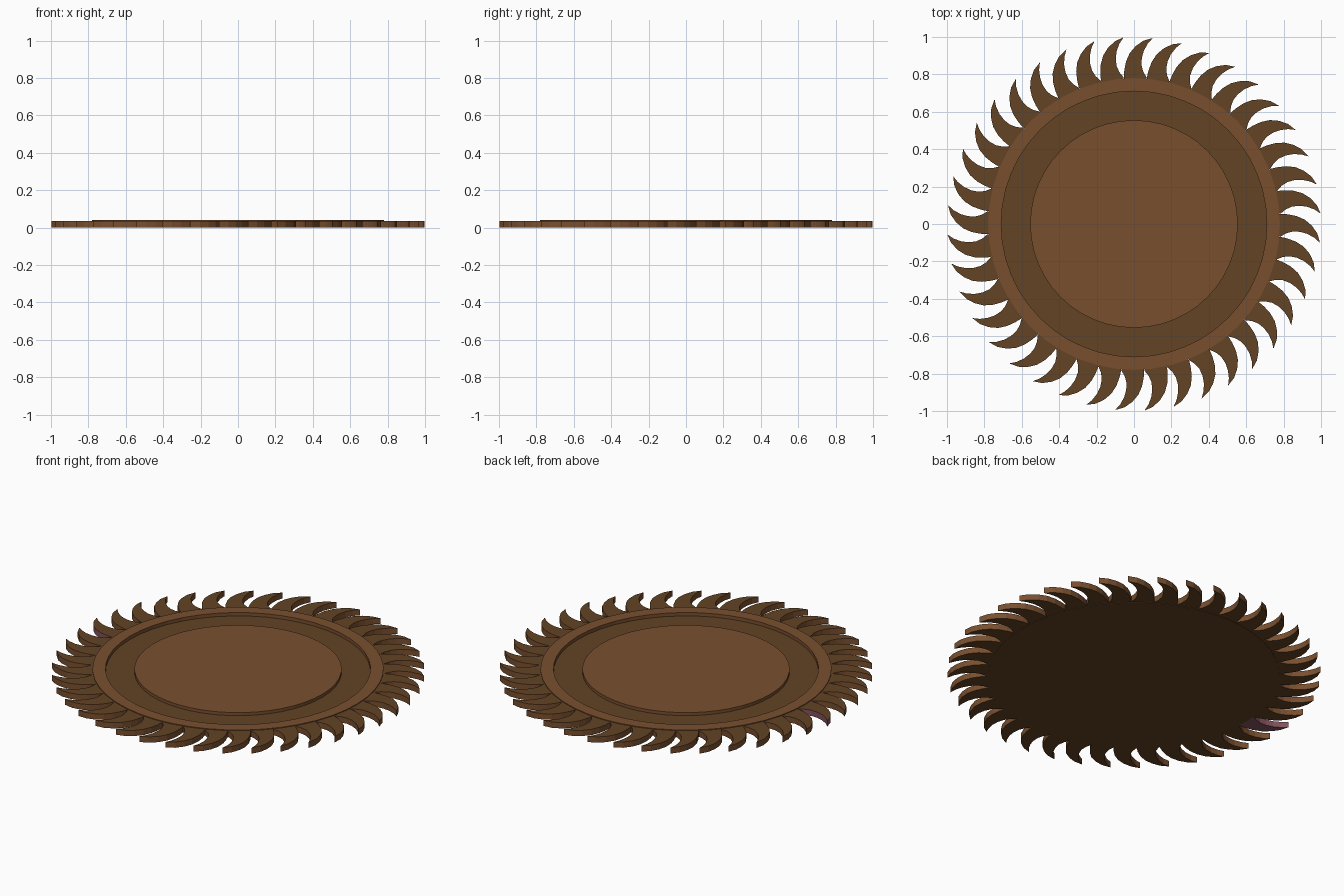
import bpy, bmesh
from math import radians, cos, sin, pi

if "Cube" in bpy.data.objects:
    bpy.data.objects.remove(bpy.data.objects["Cube"])

def material(name, rgb):
    m = bpy.data.materials.new(name)
    m.diffuse_color = (*rgb, 1)
    m.use_nodes = True
    m.node_tree.nodes["Principled BSDF"].inputs["Base Color"].default_value = m.diffuse_color
    return m

light = material("light_brown", (0.19, 0.078, 0.028))
dark = material("dark_brown", (0.122, 0.056, 0.018))
mauve = material("mauve", (0.22, 0.085, 0.11))

def finish(bm, name, mats):
    bmesh.ops.recalc_face_normals(bm, faces=bm.faces)
    me = bpy.data.meshes.new(name)
    bm.to_mesh(me)
    bm.free()
    for m in mats:
        me.materials.append(m)
    ob = bpy.data.objects.new(name, me)
    bpy.context.collection.objects.link(ob)
    return ob

# dish: stepped disc with a sunken ring and a raised centre
def dish(profile, n=48):
    bm = bmesh.new()
    rings = [[bm.verts.new((r * cos(2 * pi * i / n), r * sin(2 * pi * i / n), z))
              for i in range(n)] for r, z in profile]
    for k, (a, b) in enumerate(zip(rings, rings[1:])):
        for i in range(n):
            j = (i + 1) % n
            f = bm.faces.new((a[i], a[j], b[j], b[i]))
            f.material_index = 1 if k == 3 else 0   # sunken floor
    bm.faces.new(rings[0][::-1]).material_index = 1  # underside
    bm.faces.new(rings[-1])
    return finish(bm, "dish", [light, dark])

dish([(0.78, 0.0), (0.78, 0.04), (0.71, 0.04), (0.71, 0.02), (0.555, 0.02), (0.555, 0.038)])

# hooked tooth outline: (degrees from the tip, radius)
TOOTH = [(0, 1.0), (1.4, 0.968), (2.5, 0.93), (3.1, 0.89), (3.1, 0.85), (2.3, 0.815), (0.8, 0.785),
         (1.2, 0.765), (9.4, 0.765), (9.8, 0.785), (9.4, 0.825), (8.6, 0.87), (7.2, 0.915),
         (5.2, 0.952), (2.8, 0.982)]

def add_tooth(bm, tip, z0, z1):
    pts = [(r * cos(radians(tip + a)), r * sin(radians(tip + a))) for a, r in TOOTH]
    lo = [bm.verts.new((x, y, z0)) for x, y in pts]
    hi = [bm.verts.new((x, y, z1)) for x, y in pts]
    top = bm.faces.new(hi)
    bm.faces.new(lo[::-1])
    n = len(pts)
    for i in range(n):
        j = (i + 1) % n
        bm.faces.new((lo[i], lo[j], hi[j], hi[i]))
    return top

# ring of 40 teeth, one of them mauve on the sides and underneath
bm = bmesh.new()
for k in range(40):
    first = set(bm.faces)
    top = add_tooth(bm, 3.2 + 9 * k, 0.002, 0.036)
    for f in set(bm.faces) - first:
        if k == 19 and f is not top:
            f.material_index = 2
        elif abs(f.calc_center_median().z - 0.019) < 0.005:
            f.material_index = 1
finish(bm, "teeth", [dark, light, mauve])
